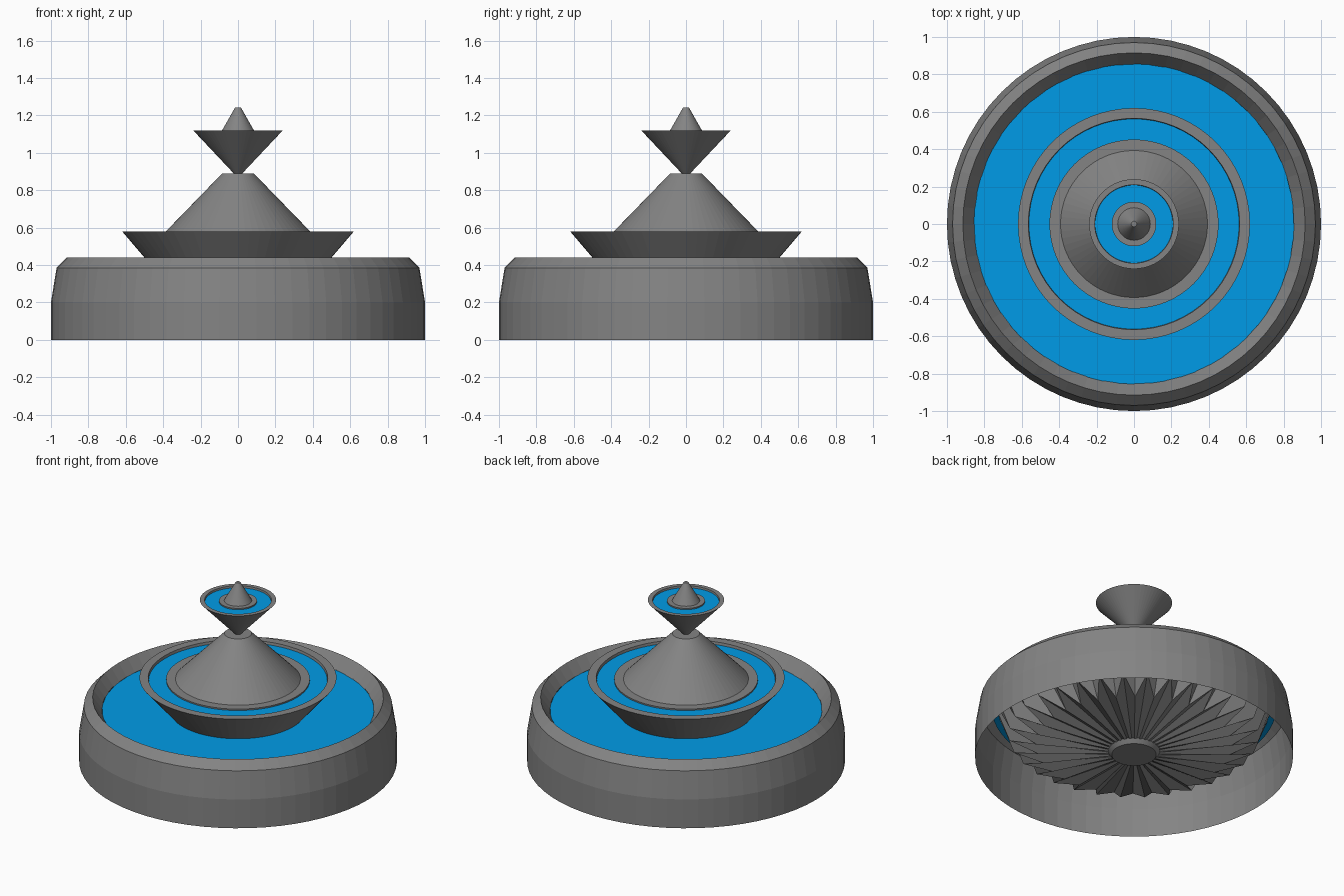
import bpy, bmesh
from math import cos, sin, tau

if "Cube" in bpy.data.objects:
    bpy.data.objects.remove(bpy.data.objects["Cube"])

SEG = 64


def material(name, colour):
    m = bpy.data.materials.new(name)
    m.diffuse_color = colour
    m.use_nodes = True
    m.node_tree.nodes["Principled BSDF"].inputs["Base Color"].default_value = m.diffuse_color
    return m


water_mat = material("water_blue", (0.0, 0.33, 0.80, 1))
stone_mat = material("dark_stone", (0.23, 0.23, 0.23, 1))


def lathe(name, profile, mat=stone_mat, cap_start=False, cap_end=False):
    """Spin (r, z) rings round z; a ring given as (r, z, r2, z2) alternates between two points."""
    bm = bmesh.new()
    rings = []
    for p in profile:
        ring = []
        for i in range(SEG):
            r, z = p[-2:] if i % 2 else p[:2]
            a = tau * i / SEG
            ring.append(bm.verts.new((r * cos(a), r * sin(a), z)))
        rings.append(ring)
    for a, b in zip(rings, rings[1:]):
        for i in range(SEG):
            j = (i + 1) % SEG
            bm.faces.new((a[i], a[j], b[j], b[i]))
    if cap_start:
        bm.faces.new(rings[0][::-1])
    if cap_end:
        bm.faces.new(rings[-1])
    bmesh.ops.recalc_face_normals(bm, faces=bm.faces)
    # open sheets of water must face up
    if mat is water_mat:
        for f in bm.faces:
            if f.normal.z < 0:
                f.normal_flip()
    me = bpy.data.meshes.new(name)
    bm.to_mesh(me)
    bm.free()
    ob = bpy.data.objects.new(name, me)
    bpy.context.collection.objects.link(ob)
    me.materials.append(mat)
    return ob


# Basin: open-bottomed outer wall, chamfered rim, inner wall and pleated shallow floor
lathe("basin", [(1.0, 0), (1.0, 0.2), (0.97, 0.385), (0.915, 0.44), (0.857, 0.358),
                (0.785, 0.16, 0.61, 0.088), (0.13, 0.04)])

# Middle bowl: cone running down through the basin floor, with a flat rim
lathe("middle_bowl", [(0.14, 0.018), (0.62, 0.58), (0.565, 0.58), (0.56, 0.55), (0.44, 0.52)],
      cap_start=True)

# Middle pedestal: raised ring and truncated cone
lathe("middle_pedestal", [(0.45, 0.52), (0.452, 0.572), (0.393, 0.572), (0.086, 0.888)],
      cap_end=True)

# Top bowl
lathe("top_bowl", [(0.014, 0.88), (0.24, 1.12), (0.210, 1.12), (0.207, 1.10), (0.11, 1.085)],
      cap_start=True)

# Finial: small ring and blunt cone
lathe("finial", [(0.118, 1.085), (0.119, 1.116), (0.087, 1.116), (0.015, 1.243)], cap_end=True)

# Water surfaces
for name, r0, r1, z in (("basin_water", 0.41, 0.895, 0.355),
                        ("middle_water", 0.44, 0.569, 0.562),
                        ("top_water", 0.11, 0.212, 1.107)):
    lathe(name, [(r0, z), (r1, z)], water_mat)
